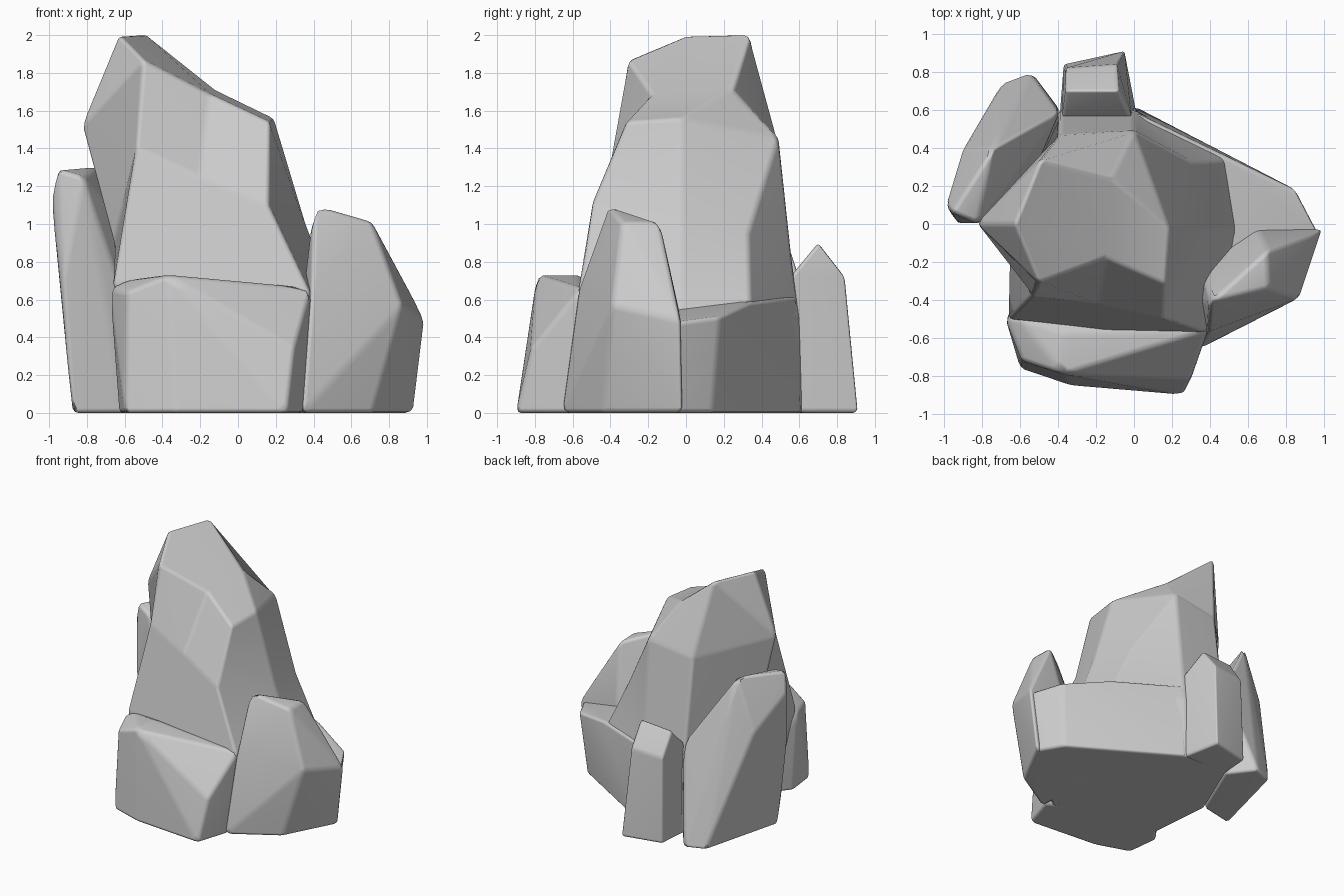
import bpy, bmesh, math

if "Cube" in bpy.data.objects:
    bpy.data.objects.remove(bpy.data.objects["Cube"])


def finish(name, bm, bevel):
    """Merge flat faces, soften the edges and shade smoothly."""
    bmesh.ops.recalc_face_normals(bm, faces=bm.faces[:])
    bmesh.ops.dissolve_limit(bm, angle_limit=math.radians(4),
                             verts=bm.verts[:], edges=bm.edges[:])
    me = bpy.data.meshes.new(name)
    bm.to_mesh(me)
    bm.free()
    me.polygons.foreach_set("use_smooth", [True] * len(me.polygons))
    ob = bpy.data.objects.new(name, me)
    bpy.context.collection.objects.link(ob)
    b = ob.modifiers.new("soft_edges", 'BEVEL')
    b.width, b.segments = bevel, 2
    b.limit_method, b.angle_limit = 'ANGLE', math.radians(12)
    ob.modifiers.new("flat_shading", 'WEIGHTED_NORMAL')


def rock(name, points, bevel=0.025):
    """Faceted stone: convex hull of a few corners."""
    bm = bmesh.new()
    for p in points:
        bm.verts.new(p)
    res = bmesh.ops.convex_hull(bm, input=bm.verts[:])
    junk = {g for g in res["geom_interior"] + res["geom_unused"]
            if isinstance(g, bmesh.types.BMVert)}
    bmesh.ops.delete(bm, geom=list(junk), context='VERTS')
    finish(name, bm, bevel)


def spire(name, rings, cap, cap_faces, bevel=0.022):
    """Stacked uneven rings with a faceted cap; cap corners follow ring 0."""
    bm = bmesh.new()
    rows = [[bm.verts.new(p) for p in r] for r in rings]
    top = rows[0] + [bm.verts.new(p) for p in cap]
    n = len(rows[0])
    for a, b in zip(rows, rows[1:]):
        for i in range(n):
            j = (i + 1) % n
            bm.faces.new((a[i], b[i], b[j], a[j]))
    for f in cap_faces:
        bm.faces.new([top[i] for i in f])
    bm.faces.new(rows[-1][::-1])
    bmesh.ops.remove_doubles(bm, verts=bm.verts[:], dist=0.001)
    finish(name, bm, bevel)


# tall central spire (ring order: front left, front, front right, right,
# back right, back, back left, left)
spire("main_spire", [
    [(-.5, -.31, 1.87), (-.15, -.18, 1.69), (.17, -.32, 1.54), (.19, -.03, 1.56),
     (0, .49, 1.46), (0, .49, 1.46), (-.39, .47, 1.4), (-.83, 0, 1.52)],
    [(-.54, -.38, 1.4), (-.2, -.42, 1.25), (.16, -.5, 1.1), (.36, -.03, 1.0),
     (.3, .33, .95), (0, .56, .8), (-.39, .56, .8), (-.66, -.02, .9)],
    [(-.66, -.5, .69), (-.15, -.56, .68), (.38, -.57, .64), (.55, -.03, .5),
     (.48, .34, .58), (0, .6, .5), (-.39, .6, .5), (-.63, 0, .6)],
    [(-.55, -.45, 0), (-.15, -.5, 0), (.3, -.6, 0), (.54, -.03, 0),
     (.4, .3, 0), (0, .62, 0), (-.38, .62, 0), (-.6, .1, 0)]],
    cap=[(-.63, 0, 2), (-.49, .34, 2.01), (-.12, .24, 1.71)],
    cap_faces=[(0, 1, 10, 9, 8), (1, 2, 3), (1, 3, 10), (3, 4, 10),
               (4, 6, 9, 10), (6, 7, 9), (7, 8, 9), (7, 0, 8)])

# low shoulder around the right and back of the spire
rock("base_shoulder", [
    (.97, -.05, .48), (.85, .18, .51), (.5, .35, .59), (.6, -.05, .54),
    (0, .59, .62), (0, -.3, .6), (.91, -.04, 0), (.8, .14, 0), (0, .62, 0),
    (.3, -.6, 0), (-.3, -.4, 0)])

# broad front boulder
rock("front_boulder", [
    (-.6, -.5, .7), (-.37, -.79, .73), (-.37, -.57, .73), (.39, -.56, .66),
    (.3, -.82, .34), (-.68, -.49, .66), (-.59, -.72, .64), (-.6, -.76, 0),
    (-.33, -.85, 0), (.26, -.9, 0), (.35, -.62, 0), (-.63, -.5, 0),
    (-.3, -.3, .6), (-.4, -.2, 0), (.35, -.3, .5)])

# right hand boulder
rock("right_boulder", [
    (.4, -.41, 1.1), (.39, -.57, .66), (.71, -.34, 1.01), (.7, -.14, 1.01),
    (.87, -.39, .57), (.99, -.03, .49), (.65, -.03, .52), (.4, -.25, .7),
    (.34, -.66, 0), (.71, -.44, 0), (.93, -.02, 0), (.3, -.1, 0),
    (.33, -.4, .5)])

# leaning crystal at the back left
rock("back_left_crystal", [
    (-.96, .06, 1.29), (-.99, .1, 1.13), (-.82, 0, 1.25), (-.74, .4, 1.31),
    (-.9, .4, .88), (-.39, .59, .75), (-.93, 0, .7), (-.88, .04, 0),
    (-.7, .74, 0), (-.54, .8, 0), (-.39, .6, 0), (-.6, .1, .6), (-.6, .1, 0)])

# small crystal at the back
rock("back_small_crystal", [
    (-.36, .7, .88), (-.08, .7, .9), (-.36, .82, .7), (-.09, .84, .72),
    (-.37, .84, 0), (-.2, .87, 0), (-.05, .91, 0), (.01, .6, 0),
    (-.39, .58, 0), (-.38, .56, .73), (-.01, .56, .73)], 0.02)
